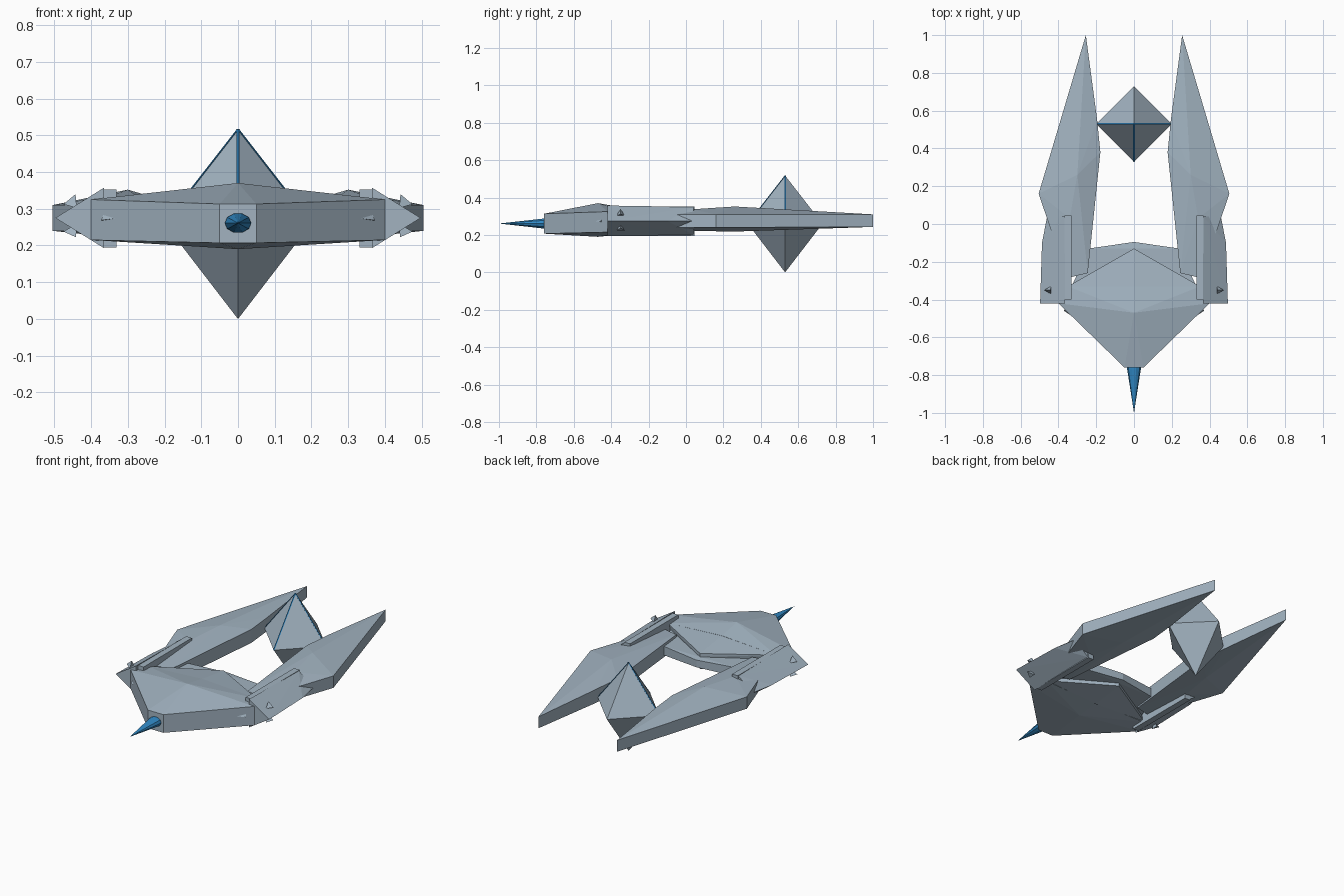
import bpy, bmesh, math
from mathutils import Vector

if "Cube" in bpy.data.objects:
    bpy.data.objects.remove(bpy.data.objects["Cube"])


def material(name, rgb):
    m = bpy.data.materials.new(name)
    m.diffuse_color = (*rgb, 1)
    m.use_nodes = True
    m.node_tree.nodes["Principled BSDF"].inputs["Base Color"].default_value = m.diffuse_color
    return m


steel = material("blue_grey_metal", (0.36, 0.45, 0.53))
blue = material("bright_blue", (0.03, 0.25, 0.56))


def solid(name, points, mat=steel):
    """Faceted convex solid through the given points."""
    bm = bmesh.new()
    for p in points:
        bm.verts.new(p)
    res = bmesh.ops.convex_hull(bm, input=bm.verts)
    loose = [g for g in res["geom_interior"] if isinstance(g, bmesh.types.BMVert)]
    bmesh.ops.delete(bm, geom=loose, context='VERTS')
    bmesh.ops.dissolve_limit(bm, angle_limit=0.01, verts=bm.verts, edges=bm.edges)
    bmesh.ops.recalc_face_normals(bm, faces=bm.faces)
    me = bpy.data.meshes.new(name)
    bm.to_mesh(me)
    bm.free()
    me.materials.append(mat)
    ob = bpy.data.objects.new(name, me)
    bpy.context.collection.objects.link(ob)
    return ob


def slab(*cols):
    """Each column (x, y, low, high) gives a bottom and a top point."""
    return [(x, y, z) for x, y, lo, hi in cols for z in (lo, hi)]


def both(points):
    return [(s * x, y, z) for x, y, z in points for s in (1, -1)]


def pair(name, points):
    for side, s in (("right", 1), ("left", -1)):
        solid(f"{side}_{name}", [(s * x, y, z) for x, y, z in points])


# Central hull with a wedge nose
solid("hull", both(slab((0.05, -0.76, 0.207, 0.313), (0.40, -0.42, 0.215, 0.325),
                        (0.35, -0.33, 0.215, 0.325)))
      + slab((0, -0.47, 0.19, 0.37), (0, -0.33, 0.205, 0.345)))

# Sloping upper and lower aft decks, with a thin plate between them
for name, f in (("upper_aft_deck", 1), ("lower_aft_deck", -1)):
    z = lambda d: 0.272 + f * d
    solid(name, [(0.35, -0.33, z(.053)), (-0.35, -0.33, z(.053)), (0, -0.33, z(.072)),
                 (0, -0.13, z(.045)), (0, -0.13, z(.025)),
                 (0.34, -0.33, z(.025)), (-0.34, -0.33, z(.025))])
solid("aft_plate", both(slab((0.33, -0.33, 0.245, 0.297), (0.24, -0.13, 0.245, 0.297)))
      + slab((0, -0.095, 0.25, 0.292)))

# Long forked prongs
pair("prong", slab((0.255, 1.0, 0.243, 0.31), (0.505, 0.16, 0.24, 0.31),
                   (0.44, -0.03, 0.24, 0.31), (0.195, 0.55, 0.237, 0.316),
                   (0.178, 0.38, 0.237, 0.316), (0.245, -0.26, 0.235, 0.312),
                   (0.33, -0.28, 0.235, 0.312), (0.30, 0.26, 0.218, 0.352),
                   (0.34, 0.03, 0.222, 0.337)))

# Side rails and pointed outer armour
pair("rail", slab(*[(x, y, 0.195, 0.352) for x in (0.33, 0.367) for y in (-0.40, 0.045)]))
pair("side_armour", slab((0.365, -0.42, 0.193, 0.357), (0.365, 0.04, 0.2, 0.35))
     + [(0.497, -0.42, 0.275), (0.487, -0.1, 0.275), (0.46, 0.04, 0.275)])


# Small barbs: three-sided darts from a base point to a tip
def barb(name, base, tip, r):
    b, t = Vector(base), Vector(tip)
    q = (t - b).to_track_quat('Z', 'Y')
    ring = [b + q @ Vector((r * math.cos(a), r * math.sin(a), 0))
            for a in (math.radians(90 + 120 * i) for i in range(3))]
    pair(name, [tuple(p) for p in ring + [t]])


barb("front_barb", (0.365, -0.45, 0.275), (0.325, -0.49, 0.275), 0.013)
barb("upper_barb", (0.44, -0.35, 0.315), (0.475, -0.35, 0.312), 0.025)
barb("lower_barb", (0.44, -0.35, 0.235), (0.475, -0.35, 0.238), 0.025)

# Rear floating crystal with blue glowing upper edges
c, r = Vector((0, 0.53, 0.26)), 0.2
apex = c + Vector((0, 0, 0.257))
solid("crystal", [apex, c - Vector((0, 0, 0.26))]
      + [c + Vector(d) * r for d in ((1, 0, 0), (-1, 0, 0), (0, 1, 0), (0, -1, 0))])
for name, d in (("right", (1, 0, 0)), ("left", (-1, 0, 0)), ("front", (0, -1, 0))):
    d = Vector(d)
    side = Vector((-d.y, d.x, 0)) * 0.004
    end = c + d * r
    solid(f"{name}_crystal_edge",
          [p + o for p in (apex, end) for o in (side, -side, d * 0.003, -d * 0.006)], blue)

# Blue nose spike
solid("nose_spike", [(0.036 * math.cos(a), y, 0.261 + 0.027 * math.sin(a))
                     for y in (-0.755, -0.77) for a in (math.tau * i / 10 for i in range(10))]
      + [(0, -1.0, 0.261)], blue)
